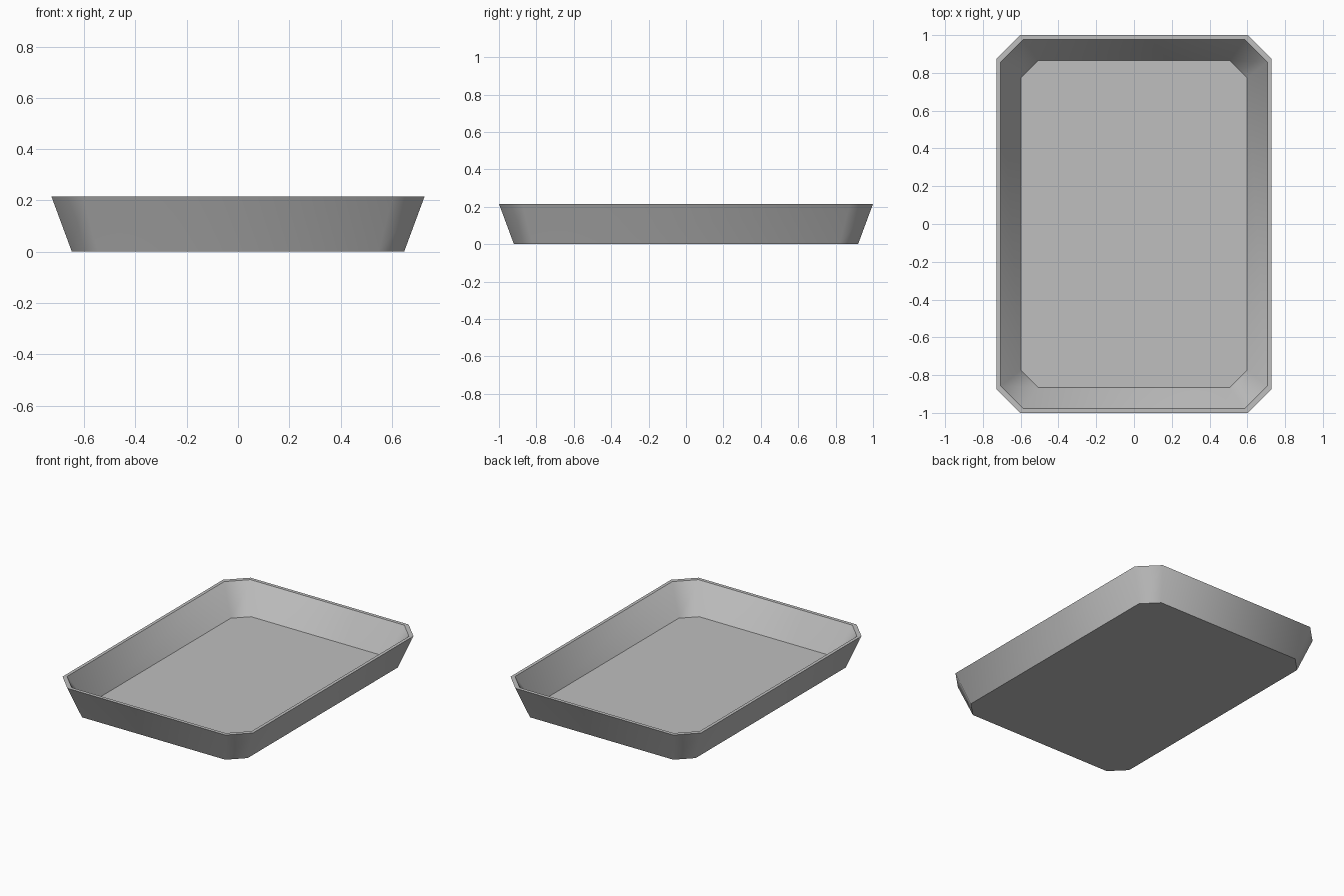
import bpy
import bmesh
import math

cube = bpy.data.objects.get("Cube")
if cube:
    bpy.data.objects.remove(cube, do_unlink=True)

# Single grey finish
grey = bpy.data.materials.new("light grey")
grey.use_nodes = True
colour = (0.52, 0.52, 0.52, 1.0)
grey.diffuse_color = colour
grey.node_tree.nodes["Principled BSDF"].inputs["Base Color"].default_value = colour


def chamfered_ring(bm, half_x, half_y, cut, z):
    """Rectangle with cut corners, counter-clockwise from above."""
    points = []
    for sx, sy in ((1, -1), (1, 1), (-1, 1), (-1, -1)):
        on_end = (sx * (half_x - cut), sy * half_y, z)
        on_side = (sx * half_x, sy * (half_y - cut), z)
        points += [on_end, on_side] if sx * sy < 0 else [on_side, on_end]
    return [bm.verts.new(p) for p in points]


# Tray shell: outer base, outer rim, inner rim, inner floor
sections = [
    (0.648, 0.92, 0.10, 0.0),
    (0.728, 1.0, 0.124, 0.216),
    (0.706, 0.976, 0.118, 0.216),
    (0.598, 0.866, 0.092, 0.024),
]
bm = bmesh.new()
rings = [chamfered_ring(bm, *s) for s in sections]
for low, high in zip(rings, rings[1:]):
    for i in range(8):
        j = (i + 1) % 8
        bm.faces.new((low[i], low[j], high[j], high[i]))
bm.faces.new(list(reversed(rings[0])))
bm.faces.new(rings[-1])
bmesh.ops.recalc_face_normals(bm, faces=bm.faces)

mesh = bpy.data.meshes.new("tray")
bm.to_mesh(mesh)
bm.free()
mesh.materials.append(grey)
tray = bpy.data.objects.new("tray", mesh)
bpy.context.collection.objects.link(tray)

# Soft corners between walls, crisp rim and floor edges
bpy.ops.object.select_all(action="DESELECT")
tray.select_set(True)
bpy.context.view_layer.objects.active = tray
bpy.ops.object.shade_smooth_by_angle(angle=math.radians(50))
